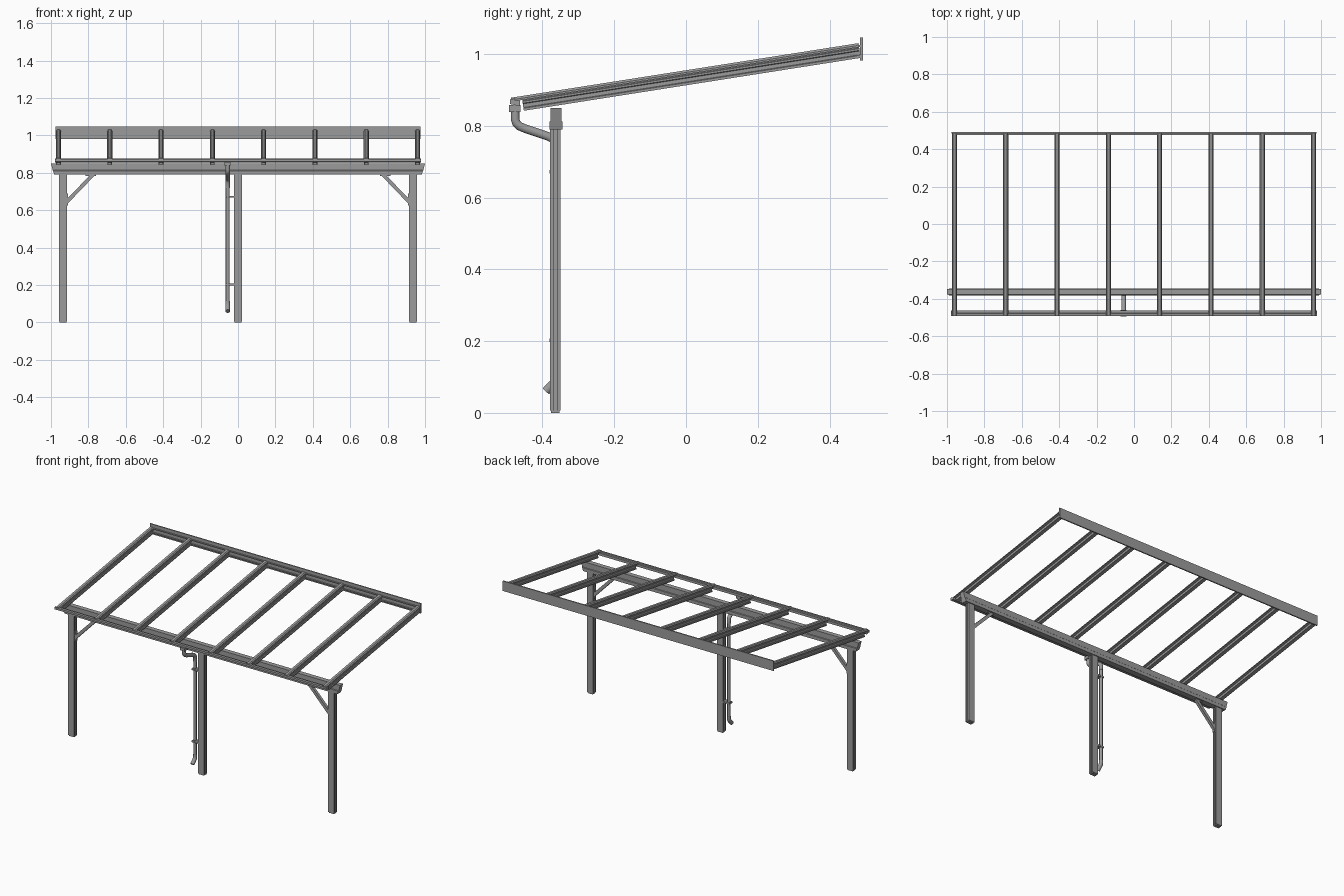
import bpy, bmesh, math
from mathutils import Vector

old = bpy.data.objects.get("Cube")
if old:
    bpy.data.objects.remove(old, do_unlink=True)

grey = bpy.data.materials.new("aluminium_grey")
grey.use_nodes = True
COLOUR = (0.33, 0.33, 0.33, 1)
grey.diffuse_color = COLOUR
grey.node_tree.nodes["Principled BSDF"].inputs["Base Color"].default_value = COLOUR


def prism(name, profile, place, start, end):
    """Extrude a 2D profile from start to end; place(u, v, s) gives the 3D point."""
    bm = bmesh.new()
    a = [bm.verts.new(place(u, v, start)) for u, v in profile]
    b = [bm.verts.new(place(u, v, end)) for u, v in profile]
    bm.faces.new(a)
    bm.faces.new(b[::-1])
    n = len(profile)
    for i in range(n):
        j = (i + 1) % n
        bm.faces.new((a[i], b[i], b[j], a[j]))
    bmesh.ops.recalc_face_normals(bm, faces=bm.faces)
    mesh = bpy.data.meshes.new(name)
    bm.to_mesh(mesh)
    bm.free()
    mesh.materials.append(grey)
    obj = bpy.data.objects.new(name, mesh)
    bpy.context.collection.objects.link(obj)
    return obj


def rect(u0, u1, v0, v1):
    return [(u0, v0), (u1, v0), (u1, v1), (u0, v1)]


def along_x(u, v, s):
    return Vector((s, u, v))


def along_y(u, v, s):
    return Vector((u, s, v))


def along_z(u, v, s):
    return Vector((u, v, s))


def box(name, x0, x1, y0, y1, z0, z1):
    return prism(name, rect(x0, x1, y0, y1), along_z, z0, z1)


def pipe(name, points, radius):
    """Round pipe along a path in the y-z plane."""
    curve = bpy.data.curves.new(name, "CURVE")
    curve.dimensions = "3D"
    curve.bevel_depth = radius
    curve.bevel_resolution = 3
    curve.use_fill_caps = True
    spline = curve.splines.new("POLY")
    spline.points.add(len(points) - 1)
    for p, (y, z) in zip(spline.points, points):
        p.co = (PIPE_X, y, z, 1)
    obj = bpy.data.objects.new(name, curve)
    bpy.context.collection.objects.link(obj)
    curve.materials.append(grey)
    bpy.ops.object.select_all(action="DESELECT")
    obj.select_set(True)
    bpy.context.view_layer.objects.active = obj
    bpy.ops.object.convert(target="MESH")
    bpy.ops.object.shade_smooth_by_angle(angle=math.radians(40))


# Posts with a groove down each side
POST_Y = -0.364
for name, cx in (("right_post", -0.936), ("middle_post", 0.0), ("left_post", 0.936)):
    w, d, g = 0.0215, 0.0145, 0.004
    half = [(w, -d), (w, -g), (w - 0.005, -g), (w - 0.005, g), (w, g), (w, d)]
    outline = half + [(-u, -v) for u, v in half]
    prism(name, [(cx + u, POST_Y + v) for u, v in outline], along_z, 0.006, 0.80)
    box(name + "_foot", cx - 0.018, cx + 0.018, POST_Y - 0.012, POST_Y + 0.012, 0, 0.006)

# Front beam, stepped section with slanted ends
beam_profile = [(-0.381, 0.79), (-0.344, 0.79), (-0.344, 0.811), (-0.347, 0.814),
                (-0.347, 0.85), (-0.378, 0.85), (-0.378, 0.814), (-0.381, 0.811)]


def beam_place(u, v, s):
    return Vector((s * (0.982 + 0.018 * min(1, (v - 0.79) / 0.05)), u, v))


prism("front_beam", beam_profile, beam_place, -1, 1)

# Corner braces with mounting plates
for side, s in (("right", -1), ("left", 1)):
    strut = [(0.914, 0.662), (0.914, 0.632), (0.762, 0.79), (0.788, 0.79)]
    prism(side + "_brace", [(s * u, v) for u, v in strut], along_y, -0.373, -0.355)
    box(side + "_brace_plate", s * 0.908, s * 0.915, -0.373, -0.355, 0.625, 0.69)
    box(side + "_brace_top_plate", s * 0.76, s * 0.815, -0.373, -0.355, 0.784, 0.791)

# Sloping rafters: I-shaped body with an overhanging cap
SLOPE = 0.157
body = [(0.0125, 0), (0.0125, 0.007), (0.008, 0.009), (0.008, 0.019), (0.0125, 0.021),
        (0.0125, 0.026), (0.009, 0.028), (0.009, 0.030)]
cap = [(0.0135, 0.030), (0.0135, 0.035), (0.008, 0.041)]


def slope_place(cx):
    def place(u, v, s):
        return Vector((cx + u, s - 0.15 * v, 0.842 + SLOPE * (s + 0.453) + v))
    return place


for i in range(8):
    cx = -0.96 + i * 1.92 / 7
    for part, half, front in (("body", body, -0.452), ("cap", cap, -0.482)):
        outline = half + [(-u, v) for u, v in reversed(half)]
        prism(f"rafter_{part}_{i + 1}", outline, slope_place(cx), front, 0.487)

# Wall rail at the back with small ledges
box("wall_rail", -0.975, 0.975, 0.485, 0.493, 0.982, 1.047)
for i, z in enumerate((0.992, 1.020)):
    box(f"wall_rail_ledge_{i + 1}", -0.973, 0.973, 0.477, 0.486, z, z + 0.006)

# Front trim joining the rafter ends
prism("front_trim", [(-0.491, 0.861), (-0.463, 0.855), (-0.463, 0.871), (-0.476, 0.871),
                     (-0.478, 0.876), (-0.491, 0.874)], along_x, -0.978, 0.978)

# Rain pipe with outlet collar, bends and clips
PIPE_X = -0.055
box("outlet_collar", PIPE_X - 0.016, PIPE_X + 0.016, -0.494, -0.461, 0.839, 0.858)
pipe("upper_bend", [(-0.476, 0.845), (-0.476, 0.818), (-0.473, 0.808), (-0.464, 0.799),
                    (-0.45, 0.793), (-0.385, 0.771), (-0.372, 0.764), (-0.364, 0.752),
                    (-0.363, 0.72)], 0.0125)
pipe("downpipe", [(-0.363, 0.73), (-0.363, 0.09)], 0.0105)
pipe("lower_spout", [(-0.363, 0.115), (-0.363, 0.096), (-0.367, 0.086), (-0.391, 0.06)], 0.0125)
for i, z in enumerate((0.672, 0.203)):
    box(f"pipe_clip_{i + 1}", PIPE_X - 0.013, -0.019, -0.381, -0.351, z - 0.005, z + 0.005)
